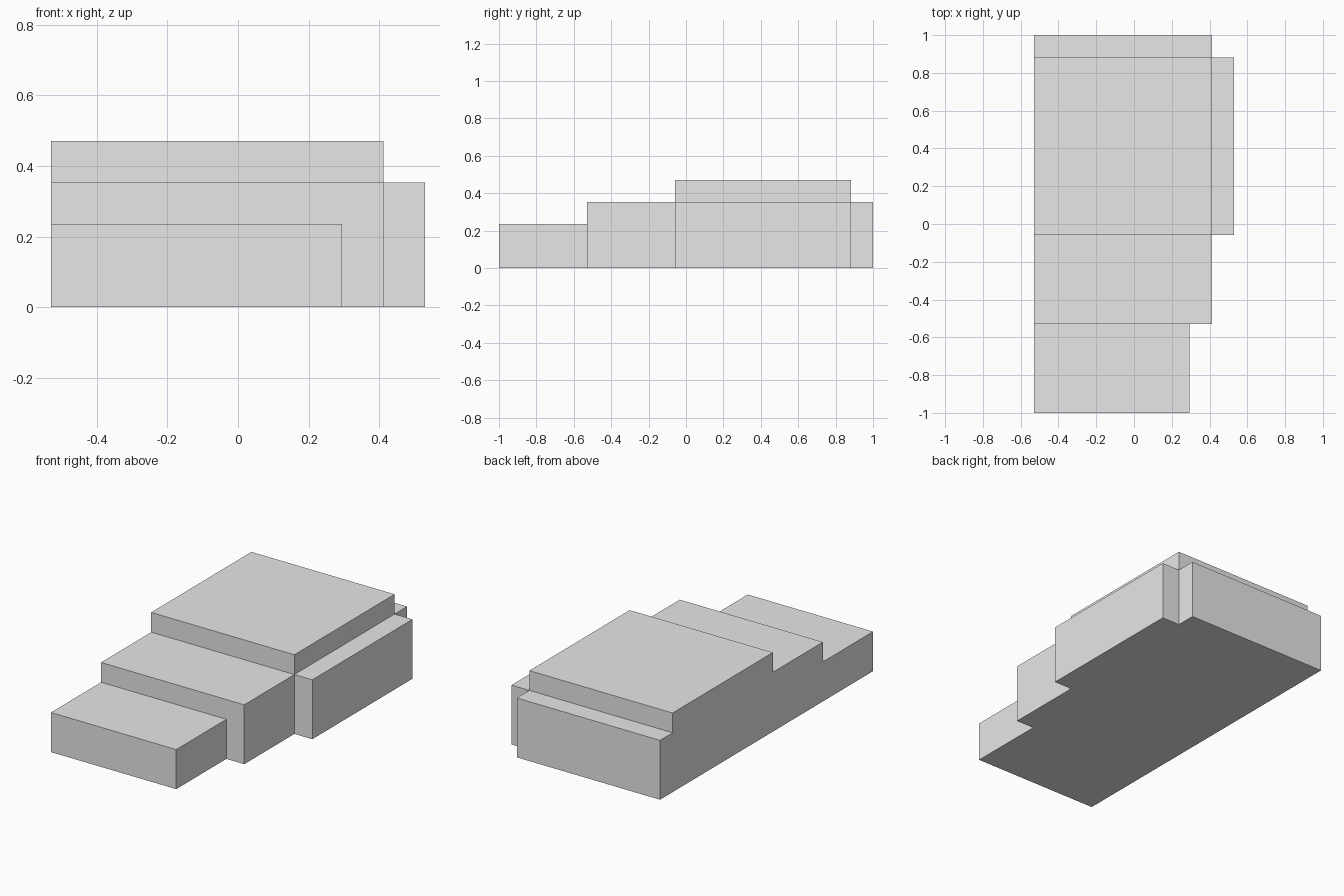
import bpy
import bmesh
import math

cube = bpy.data.objects.get("Cube")
if cube:
    bpy.data.objects.remove(cube, do_unlink=True)

# Everything sits on a module grid: 9 wide, 17 long, 4 high
UNIT = 2 / 17
XS, YS, ZS = [0, 7, 8, 9], [0, 4, 8, 16, 17], [0, 2, 3, 4]

# Plan blocks: (x0, x1, y0, y1, height) in modules
BLOCKS = {
    "front_step": (0, 7, 0, 4, 2),
    "middle_step": (0, 8, 4, 8, 3),
    "main_block": (0, 8, 8, 16, 4),
    "side_ledge": (8, 9, 8, 16, 3),
    "back_ledge": (0, 8, 16, 17, 3),
}

grey = bpy.data.materials.new("light_grey")
grey.use_nodes = True
colour = (0.8, 0.8, 0.8, 1)
grey.diffuse_color = colour
grey.node_tree.nodes["Principled BSDF"].inputs["Base Color"].default_value = colour


def filled(cell):
    """True when the grid cell lies inside one of the blocks."""
    i, j, k = cell
    if not (0 <= i < len(XS) - 1 and 0 <= j < len(YS) - 1 and 0 <= k < len(ZS) - 1):
        return False
    return any(x0 <= XS[i] < x1 and y0 <= YS[j] < y1 and ZS[k] < h
               for x0, x1, y0, y1, h in BLOCKS.values())


def add_side(bm, cell, axis, side):
    """Add one outer face of a cell."""
    u, v = (axis + 1) % 3, (axis + 2) % 3
    corners = []
    for du, dv in ((0, 0), (1, 0), (1, 1), (0, 1)):
        p = list(cell)
        p[axis] += side
        p[u] += du
        p[v] += dv
        corners.append(bm.verts.new(((XS[p[0]] - 4.5) * UNIT,
                                     (YS[p[1]] - 8.5) * UNIT,
                                     ZS[p[2]] * UNIT)))
    bm.faces.new(corners if side else corners[::-1])


# One closed stepped solid, skinned only where cells meet open air
bm = bmesh.new()
for i in range(len(XS) - 1):
    for j in range(len(YS) - 1):
        for k in range(len(ZS) - 1):
            if not filled((i, j, k)):
                continue
            for axis in range(3):
                for side in (0, 1):
                    near = [i, j, k]
                    near[axis] += 2 * side - 1
                    if not filled(near):
                        add_side(bm, (i, j, k), axis, side)

# Weld, then merge coplanar faces into clean panels
bmesh.ops.remove_doubles(bm, verts=bm.verts, dist=0.0001)
bmesh.ops.dissolve_limit(bm, angle_limit=math.radians(1),
                         verts=bm.verts, edges=bm.edges)
bmesh.ops.recalc_face_normals(bm, faces=bm.faces)

mesh = bpy.data.meshes.new("stepped_block")
bm.to_mesh(mesh)
bm.free()
mesh.materials.append(grey)
bpy.context.collection.objects.link(bpy.data.objects.new("stepped_block", mesh))
